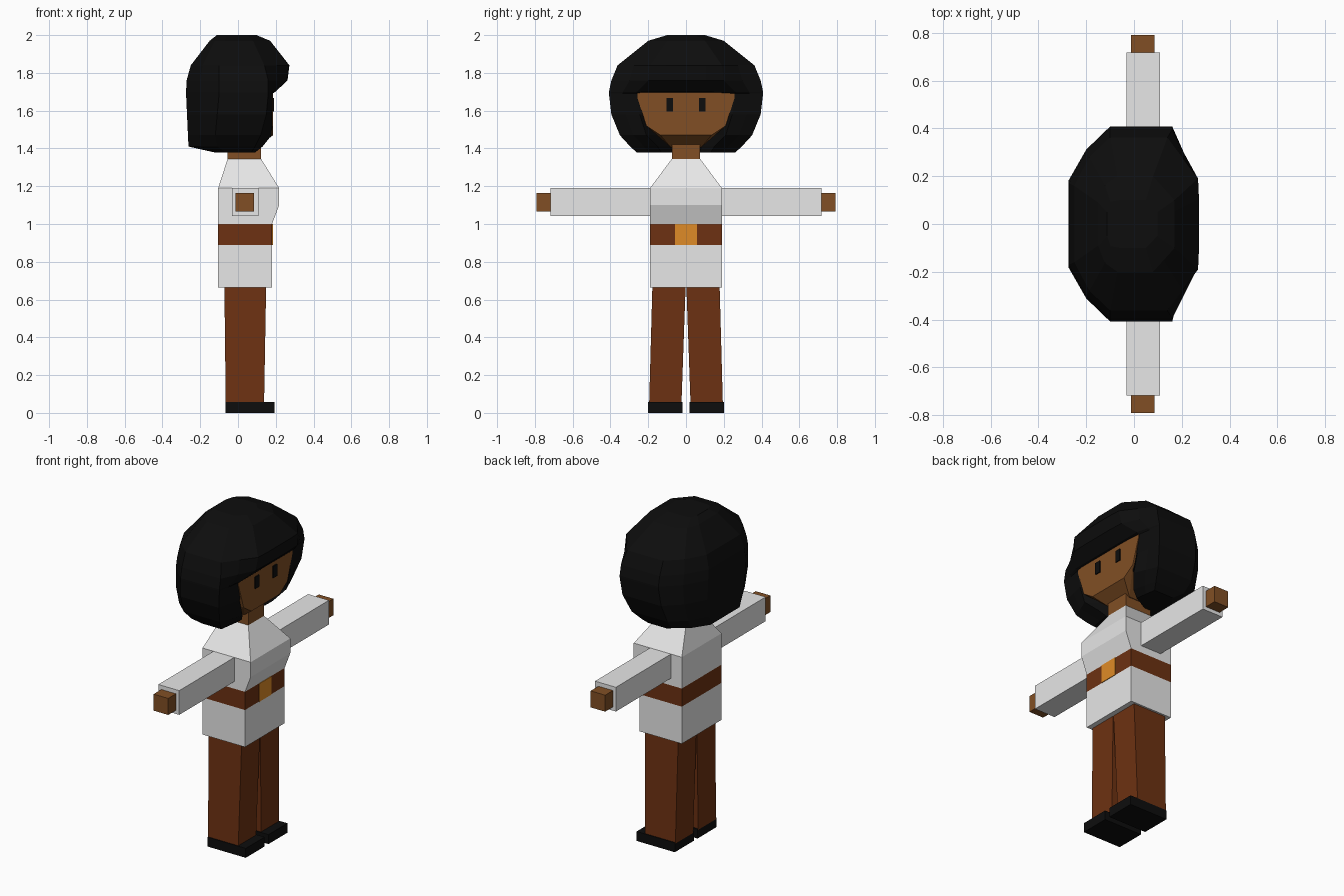
import bpy, bmesh


def material(name, rgb):
    m = bpy.data.materials.new(name)
    m.diffuse_color = (*rgb, 1)
    return m


BLACK = material("black", (0.004, 0.004, 0.004))
WHITE = material("white cloth", (0.8, 0.8, 0.8))
SKIN = material("brown skin", (0.22, 0.078, 0.018))
BROWN = material("dark brown cloth", (0.153, 0.031, 0.006))
GOLD = material("gold", (0.74, 0.26, 0.02))


def finish(name, bm, mats, rule=None):
    bmesh.ops.recalc_face_normals(bm, faces=bm.faces)
    if rule:
        for f in bm.faces:
            f.material_index = rule(f.calc_center_median())
    me = bpy.data.meshes.new(name)
    bm.to_mesh(me)
    bm.free()
    for m in mats:
        me.materials.append(m)
    ob = bpy.data.objects.new(name, me)
    bpy.context.collection.objects.link(ob)
    return ob


def loft(name, rings, mats, rule=None):
    """Skin a stack of equal-length point rings and cap both ends."""
    bm = bmesh.new()
    rows = [[bm.verts.new(p) for p in r] for r in rings]
    for a, b in zip(rows, rows[1:]):
        for i in range(len(a)):
            j = (i + 1) % len(a)
            bm.faces.new((a[i], a[j], b[j], b[i]))
    bm.faces.new(rows[0])
    bm.faces.new(rows[-1])
    return finish(name, bm, mats, rule)


def rect(x0, x1, y0, y1, z):
    return [(x0, y0, z), (x1, y0, z), (x1, y1, z), (x0, y1, z)]


def box(name, x0, x1, y0, y1, z0, z1, mat):
    return loft(name, [rect(x0, x1, y0, y1, z0), rect(x0, x1, y0, y1, z1)], [mat])


# Tunic with a belt band, full chest and sloping shoulders
torso = [(0.665, -0.105, 0.18, 0.19), (0.89, -0.105, 0.18, 0.19),
         (1.0, -0.105, 0.18, 0.19), (1.1, -0.105, 0.218, 0.19),
         (1.19, -0.105, 0.218, 0.19), (1.345, -0.055, 0.122, 0.075)]
loft("tunic", [rect(a, b, -w, w, z) for z, a, b, w in torso], [WHITE, BROWN],
     lambda c: 1 if 0.89 < c.z < 1.0 else 0)
box("belt_buckle", 0.175, 0.184, -0.057, 0.057, 0.89, 1.0, GOLD)
box("neck", -0.055, 0.122, -0.075, 0.075, 1.33, 1.5, SKIN)

# Limbs, one set per side
for side, s in (("left", 1), ("right", -1)):
    box(side + "_sleeve", -0.032, 0.108, s * 0.18, s * 0.718, 1.043, 1.19, WHITE)
    box(side + "_hand", -0.012, 0.086, s * 0.7, s * 0.792, 1.065, 1.165, SKIN)
    loft(side + "_trouser_leg",
         [rect(-0.065, 0.138, s * 0.024, s * 0.195, 0.05),
          rect(-0.072, 0.149, s * 0.002, s * 0.178, 0.67)], [BROWN])
    box(side + "_shoe", -0.065, 0.192, s * 0.018, s * 0.2, 0, 0.057, BLACK)
    box(side + "_eye", 0.18, 0.191, s * 0.068, s * 0.104, 1.595, 1.667, BLACK)

# Face with an angled jaw and a chin that slopes back to the neck
bm = bmesh.new()
for x, y, z in [(0.185, 0.258, 1.705), (0.185, 0.258, 1.67), (0.185, 0.21, 1.52),
                (0.185, 0.135, 1.47), (0.1, 0.08, 1.405),
                (0.0, 0.25, 1.70), (0.0, 0.2, 1.52), (-0.03, 0.08, 1.405)]:
    for s in (1, -1):
        bm.verts.new((x, s * y, z))
bmesh.ops.convex_hull(bm, input=bm.verts)
finish("face", bm, [SKIN])


# Rounded hair with a fringe, hollowed at the front behind the face
def hair_ring(z, xb, yb, xm1, xm2, w, xf, yf, xc):
    half = [(xb, yb), ((xb + xm1) / 2 - 0.012, (yb + w) / 2 + 0.018), (xm1, w),
            (xm2, w), ((xm2 + xf) / 2, (w + yf) / 2), (xf, yf), (xc, yf * 0.55)]
    return [(x, y, z) for x, y in half] + [(x, -y, z) for x, y in reversed(half)]


hair = [(1.378, -0.12, 0.10, -0.06, 0.07, 0.26, 0.09, 0.13, -0.02),
        (1.41, -0.262, 0.14, -0.11, 0.09, 0.295, 0.13, 0.15, 0.0),
        (1.47, -0.265, 0.16, -0.12, 0.12, 0.35, 0.178, 0.21, 0.06),
        (1.58, -0.27, 0.18, -0.11, 0.15, 0.395, 0.181, 0.245, 0.14),
        (1.69, -0.275, 0.18, -0.10, 0.16, 0.408, 0.183, 0.265, 0.15),
        (1.70, -0.275, 0.18, -0.10, 0.16, 0.408, 0.198, 0.26, 0.198),
        (1.76, -0.272, 0.17, -0.10, 0.16, 0.395, 0.258, 0.20, 0.262),
        (1.84, -0.25, 0.16, -0.10, 0.14, 0.362, 0.268, 0.19, 0.272),
        (1.97, -0.15, 0.09, -0.07, 0.08, 0.20, 0.17, 0.10, 0.17),
        (2.0, -0.112, 0.05, -0.06, 0.05, 0.10, 0.098, 0.05, 0.098)]
loft("hair", [hair_ring(*r) for r in hair], [BLACK])
